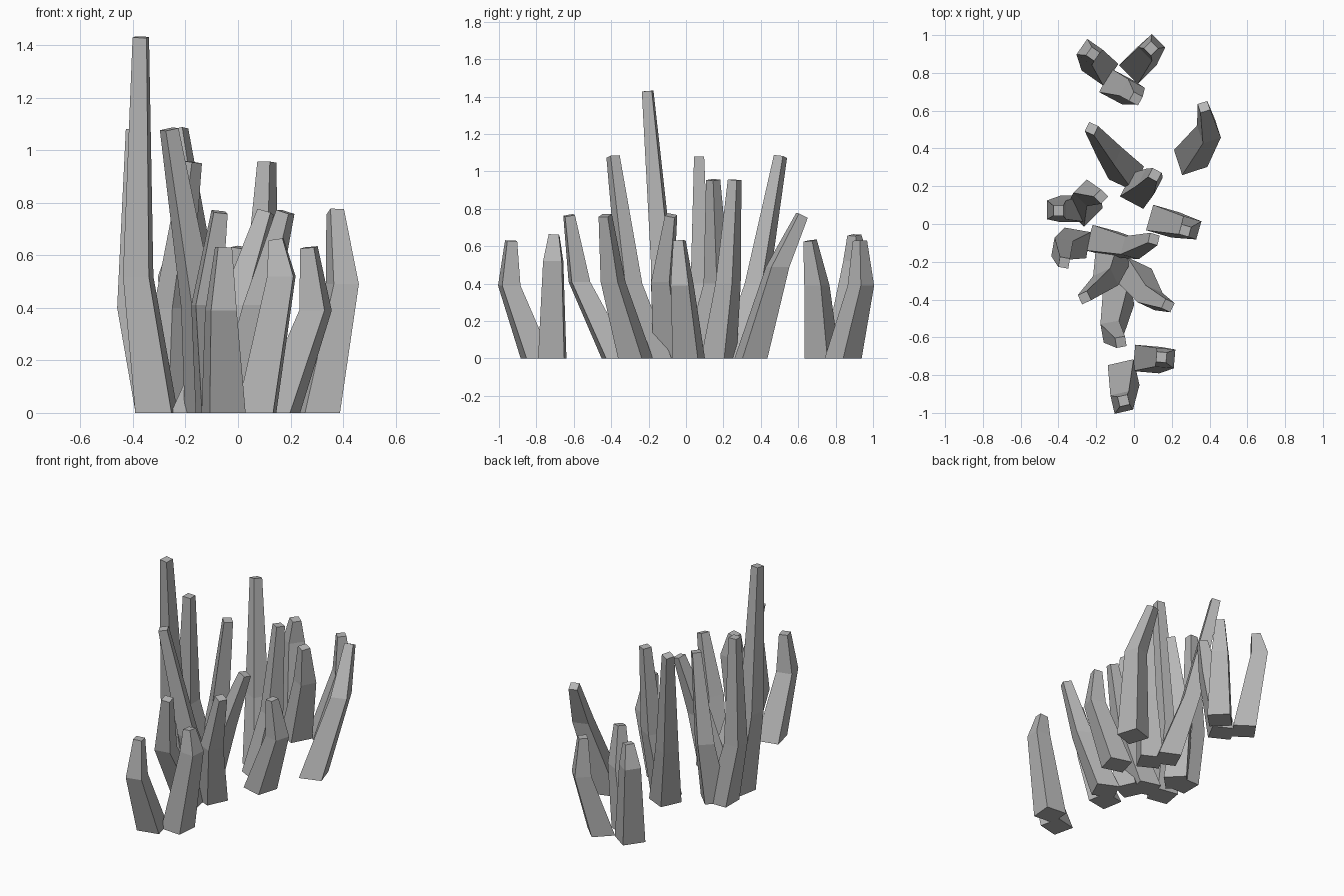
import bpy
import bmesh
from math import radians
from mathutils import Matrix, Vector

default = bpy.data.objects.get("Cube")
if default:
    bpy.data.objects.remove(default, do_unlink=True)

stone = bpy.data.materials.new("grey_stone")
stone.use_nodes = True
grey = (0.47, 0.47, 0.47, 1)
stone.diffuse_color = grey
stone.node_tree.nodes["Principled BSDF"].inputs["Base Color"].default_value = grey


def square(bm, centre, side, yaw, axis=Vector((0, 0, 1))):
    """Add the four corners of a turned square whose plane faces along axis."""
    turn = Matrix.Rotation(radians(yaw), 3, 'Z')
    tilt = Vector((0, 0, 1)).rotation_difference(axis).to_matrix()
    corners = [(-1, -1), (1, -1), (1, 1), (-1, 1)]
    return [bm.verts.new(centre + tilt @ turn @ Vector((x, y, 0)) * side / 2)
            for x, y in corners]


def spike(name, base, bend, tip, bend_height, tip_height, yaw, widths=(0.14, 0.1, 0.054)):
    """A four-sided tapering shard with one bend and a slanted, cut-off tip."""
    foot = Vector((*base, 0))
    middle = Vector((*bend, bend_height))
    top = Vector((*tip, tip_height))
    bm = bmesh.new()
    rings = [square(bm, foot, widths[0], yaw),
             square(bm, middle, widths[1], yaw),
             square(bm, top, widths[2], yaw, (top - middle).normalized())]
    bm.faces.new(rings[0][::-1])
    bm.faces.new(rings[-1])
    for low, high in zip(rings, rings[1:]):
        for i in range(4):
            j = (i + 1) % 4
            bm.faces.new((low[i], low[j], high[j], high[i]))
    bmesh.ops.recalc_face_normals(bm, faces=bm.faces)
    mesh = bpy.data.meshes.new(name)
    bm.to_mesh(mesh)
    bm.free()
    mesh.materials.append(stone)
    obj = bpy.data.objects.new(name, mesh)
    bpy.context.collection.objects.link(obj)


def cluster(name, bend_height, tip_height, layout):
    """Build every spike of one height from its base, bend, tip and yaw."""
    for number, (base, bend, tip, yaw) in enumerate(layout, start=1):
        spike(f"{name}_{number}", base, bend, tip, bend_height, tip_height, yaw)


# Short spikes that bend outward and straighten up
cluster("short_spike", 0.39, 0.63, [
    ((-.055, -.80), (-.065, -.945), (-.055, -.935), 13),
    ((.15, .015), (.295, -.02), (.27, -.035), -16),
    ((-.09, .727), (-.01, .70), (.01, .663), -28),
    ((.02, .84), (.095, .935), (.09, .93), -45)])

# Stout spikes with a high bend
cluster("stout_spike", 0.52, 0.66, [
    ((.07, -.715), (.165, -.71), (.145, -.705), -5),
    ((-.18, .83), (-.235, .91), (-.217, .90), -35)])

# Medium spikes that fan out from the middle
cluster("medium_spike", 0.41, 0.765, [
    ((-.08, -.37), (-.12, -.57), (-.07, -.625), 10),
    ((0, -.27), (.085, -.39), (.18, -.432), -25),
    ((-.17, -.09), (-.01, -.125), (.105, -.08), -15)])
cluster("side_spike", 0.49, 0.765, [
    ((.30, .347), (.397, .49), (.37, .62), 18)])

# Long spikes
cluster("long_spike", 0.40, 0.955, [
    ((.02, .175), (.085, .225), (.11, .26), -28),
    ((-.265, .085), (-.25, .165), (-.175, .145), -45)])
cluster("leaning_spike", 0.40, 1.08, [
    ((-.11, -.17), (-.15, -.30), (-.262, -.39), 25),
    ((-.04, .27), (-.13, .38), (-.225, .505), -25),
    ((-.32, .08), (-.41, .075), (-.40, .07), 0)])

# Tallest spike
cluster("tallest_spike", 0.52, 1.43, [
    ((-.31, -.10), (-.38, -.13), (-.37, -.205), -10)])
